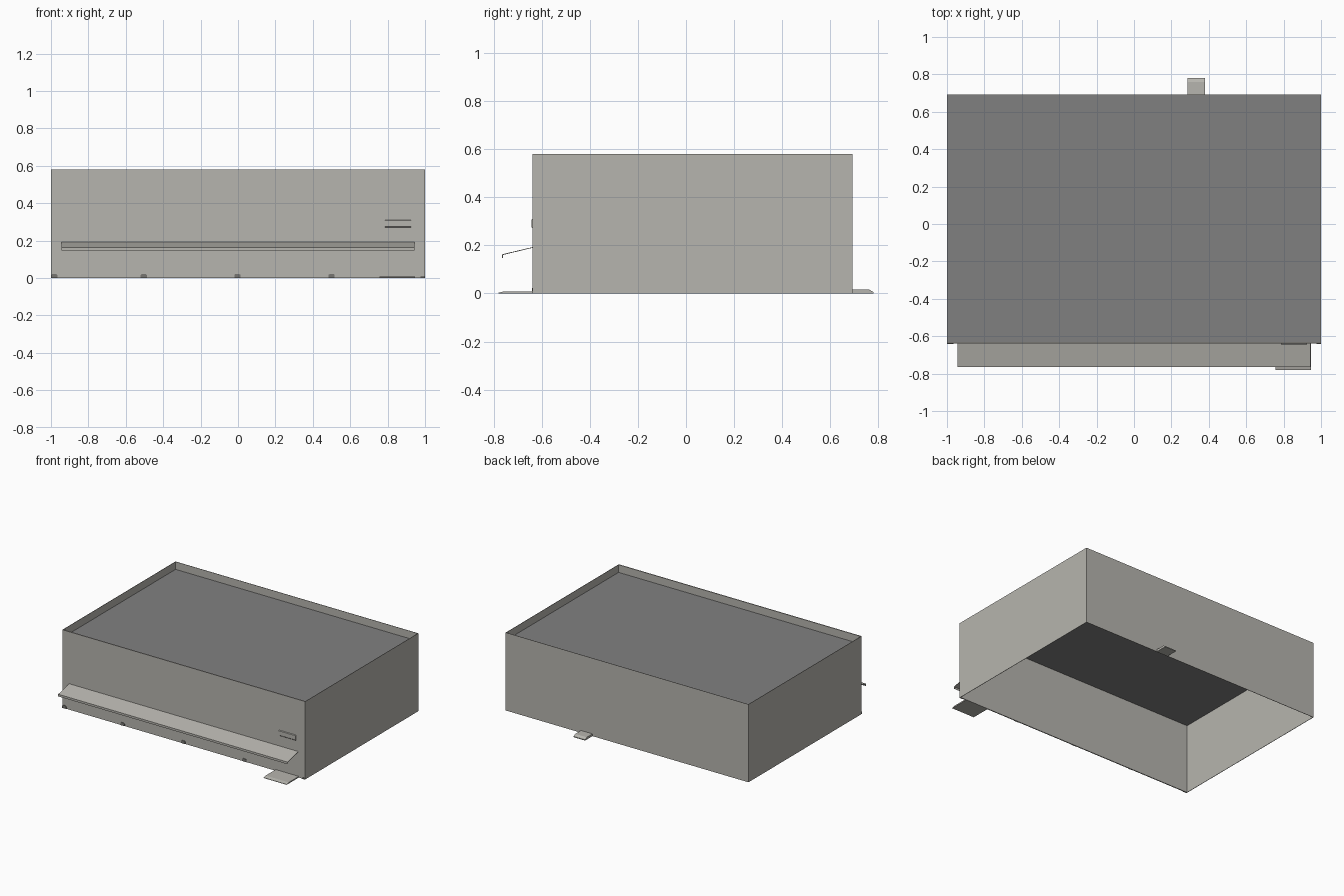
import bpy
import bmesh

if "Cube" in bpy.data.objects:
    bpy.data.objects.remove(bpy.data.objects["Cube"], do_unlink=True)


def material(name, rgb):
    mat = bpy.data.materials.new(name)
    mat.use_nodes = True
    colour = (*rgb, 1)
    mat.diffuse_color = colour
    mat.node_tree.nodes["Principled BSDF"].inputs["Base Color"].default_value = colour
    return mat


WALL = material("warm_grey_wall", (0.47, 0.46, 0.425))
ROOF = material("roof_grey", (0.216, 0.216, 0.216))
VENT = material("vent_grey", (0.18, 0.178, 0.165))

FRONT, BACK, TOP, DECK = -0.638, 0.693, 0.58, 0.523


def finish(name, bm, mat):
    bmesh.ops.recalc_face_normals(bm, faces=bm.faces)
    mesh = bpy.data.meshes.new(name)
    bm.to_mesh(mesh)
    bm.free()
    mesh.materials.append(mat)
    obj = bpy.data.objects.new(name, mesh)
    bpy.context.collection.objects.link(obj)
    return obj


def box(name, x0, x1, y0, y1, z0, z1, mat):
    return extrude_x(name, [(y0, z0), (y1, z0), (y1, z1), (y0, z1)], x0, x1, mat)


def extrude_x(name, profile, x0, x1, mat):
    """Extrude a closed y-z profile along x."""
    bm = bmesh.new()
    face = bm.faces.new([bm.verts.new((x0, y, z)) for y, z in profile])
    grown = bmesh.ops.extrude_face_region(bm, geom=[face])
    moved = [v for v in grown["geom"] if isinstance(v, bmesh.types.BMVert)]
    bmesh.ops.translate(bm, verts=moved, vec=(x1 - x0, 0, 0))
    return finish(name, bm, mat)


# Thin outer walls, open underneath, rising past the roof as a parapet
t = 0.003
box("front_wall", -1, 1, FRONT, FRONT + 0.007, 0, TOP, WALL)
box("back_wall", -1, 1, BACK - t, BACK, 0, TOP, WALL)
for side, name in ((1, "left_wall"), (-1, "right_wall")):
    box(name, *sorted((side, side * (1 - t))), FRONT + 0.007, BACK - t, 0, TOP, WALL)

# Sunken roof deck
box("roof_deck", -1 + t, 1 - t, FRONT + 0.007, BACK - t, DECK - 0.004, DECK, ROOF)

# Sloping awning sheet with a turned-down lip
s = 0.003
extrude_x("front_awning",
          [(FRONT, 0.193), (-0.765, 0.163), (-0.765, 0.147),
           (-0.765 + s, 0.147), (-0.765 + s, 0.163 - s), (FRONT, 0.193 - s)],
          -0.945, 0.943, WALL)

# Small plate on the front wall
extrude_x("front_plate",
          [(FRONT, 0.27), (FRONT - 0.005, 0.275), (FRONT - 0.005, 0.307), (FRONT, 0.311)],
          0.785, 0.925, WALL)

# Low entrance slabs with sloped outer edges
extrude_x("front_step",
          [(FRONT, 0), (-0.78, 0), (-0.78, 0.003), (-0.755, 0.009), (FRONT, 0.009)],
          0.757, 0.947, WALL)
extrude_x("back_step",
          [(BACK, 0), (0.78, 0), (0.78, 0.006), (0.76, 0.017), (BACK, 0.017)],
          0.285, 0.38, WALL)

# Row of small drain vents along the base
for i, x in enumerate((-0.983, -0.503, -0.003, 0.5)):
    bm = bmesh.new()
    outline = [(-0.017, 0), (0.017, 0), (0.017, 0.016), (0.01, 0.022),
               (-0.01, 0.022), (-0.017, 0.016)]
    face = bm.faces.new([bm.verts.new((x + dx, FRONT - 0.003, z)) for dx, z in outline])
    grown = bmesh.ops.extrude_face_region(bm, geom=[face])
    moved = [v for v in grown["geom"] if isinstance(v, bmesh.types.BMVert)]
    bmesh.ops.translate(bm, verts=moved, vec=(0, 0.003, 0))
    finish(f"base_vent_{i + 1}", bm, VENT)
box("base_vent_5", 0.975, 1, FRONT - 0.003, FRONT, 0, 0.01, VENT)
